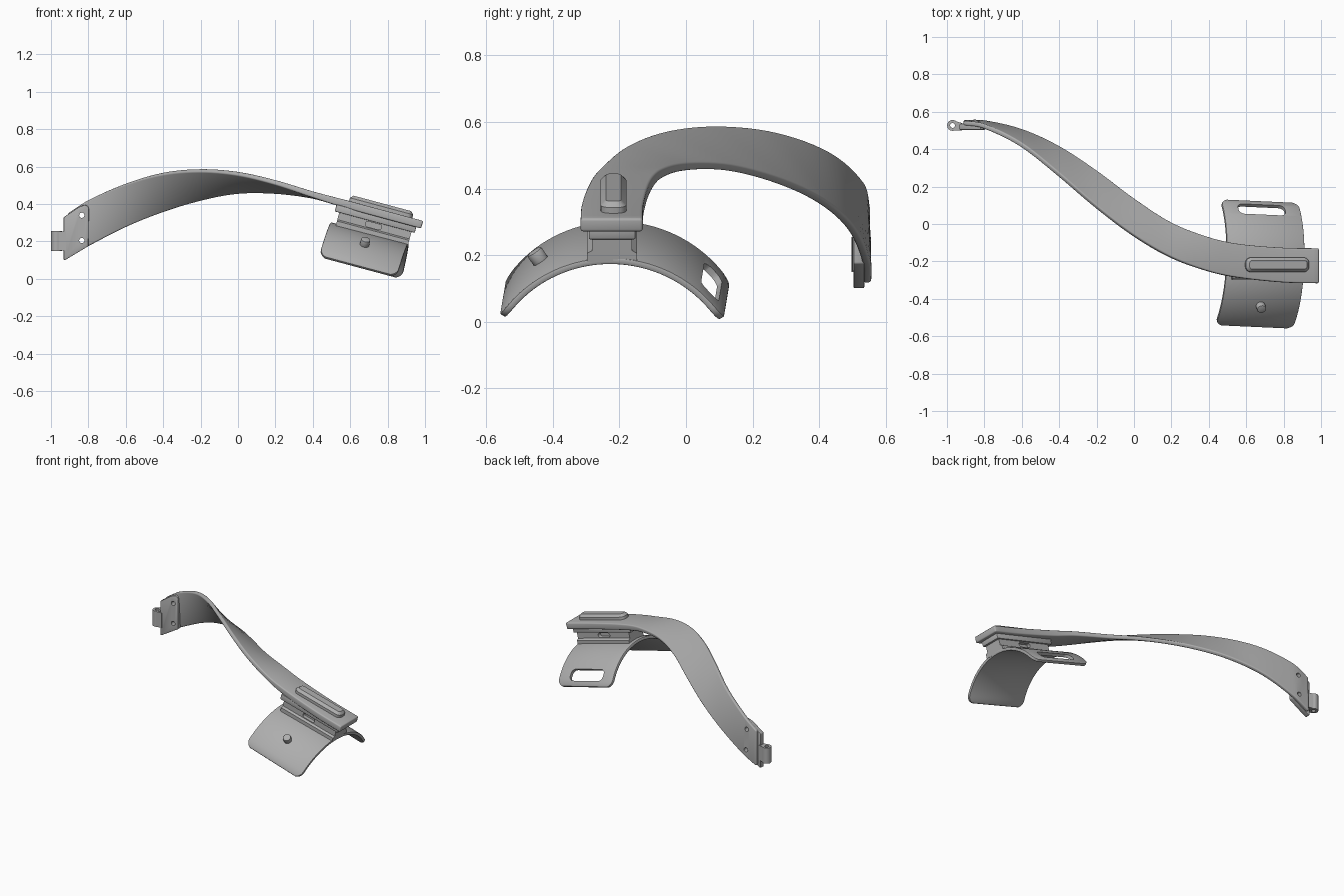
import bpy, bmesh
from math import sin, cos, pi, radians, sqrt
from mathutils import Vector, Matrix

cube = bpy.data.objects.get("Cube")
if cube:
    bpy.data.objects.remove(cube)

GREY = (0.42, 0.42, 0.42, 1)
grey = bpy.data.materials.new("satin_grey")
grey.use_nodes = True
grey.diffuse_color = GREY
grey.node_tree.nodes["Principled BSDF"].inputs["Base Color"].default_value = GREY

# Tilted frame of the cuff end: x along the strap, z out of its top face
TILT = Matrix.Translation((0.99, -0.222, 0.31)) @ Matrix.Rotation(radians(15), 4, "Y")
cutters = []


def loft(name, rings, matrix=Matrix()):
    """Skin closed rings of equal length and cap both ends."""
    bm = bmesh.new()
    rows = [[bm.verts.new(matrix @ Vector(p)) for p in ring] for ring in rings]
    for r, s in zip(rows, rows[1:]):
        for i in range(len(r)):
            j = (i + 1) % len(r)
            bm.faces.new((r[i], r[j], s[j], s[i]))
    bm.faces.new(rows[0])
    bm.faces.new(rows[-1])
    bmesh.ops.recalc_face_normals(bm, faces=bm.faces)
    mesh = bpy.data.meshes.new(name)
    bm.to_mesh(mesh)
    bm.free()
    mesh.materials.append(grey)
    obj = bpy.data.objects.new(name, mesh)
    bpy.context.collection.objects.link(obj)
    return obj


def stadium(length, width, radius, steps=6):
    """Rounded rectangle outline around the origin."""
    pts = []
    corners = ((1, 1), (-1, 1), (-1, -1), (1, -1))
    for k, (sx, sy) in enumerate(corners):
        for i in range(steps + 1):
            a = (k + i / steps) * pi / 2
            pts.append((sx * (length / 2 - radius) + radius * cos(a),
                        sy * (width / 2 - radius) + radius * sin(a)))
    return pts


def circle(radius, sides=24):
    return [(radius * cos(2 * pi * i / sides), radius * sin(2 * pi * i / sides)) for i in range(sides)]


def prism(name, outline, low, high, matrix=Matrix()):
    return loft(name, [[(x, y, h) for x, y in outline] for h in (low, high)], matrix)


def cut(obj, cutter):
    cutter.hide_render = True
    cutters.append(cutter)
    mod = obj.modifiers.new("cut", "BOOLEAN")
    mod.object = cutter
    mod.solver = "EXACT"


def bevel(obj, width, segments=2):
    mod = obj.modifiers.new("bevel", "BEVEL")
    mod.width = width
    mod.segments = segments
    mod.limit_method = "ANGLE"
    mod.angle_limit = radians(40)


# Twisted strap: x, upper edge y z, lower edge y z, thickness
KEYS = [(-0.91, 0.553, 0.35, 0.557, 0.115, 0.025), (-0.8, 0.535, 0.42, 0.555, 0.175, 0.025),
        (-0.6, 0.435, 0.51, 0.51, 0.28, 0.025), (-0.4, 0.275, 0.57, 0.42, 0.365, 0.025),
        (-0.2, 0.10, 0.59, 0.29, 0.43, 0.025), (0, -0.055, 0.575, 0.14, 0.472, 0.025),
        (0.2, -0.175, 0.53, 0.01, 0.478, 0.027), (0.4, -0.252, 0.468, -0.07, 0.461, 0.032),
        (0.55, -0.285, 0.428, -0.105, 0.428, 0.04), (0.8, -0.312, 0.361, -0.127, 0.361, 0.042),
        (0.99, -0.317, 0.31, -0.13, 0.31, 0.042)]


def slope(i):
    a, b = KEYS[max(i - 1, 0)], KEYS[min(i + 1, len(KEYS) - 1)]
    return [(q - p) / (b[0] - a[0]) for p, q in zip(a, b)]


def sample(i, t):
    """Smooth interpolation between key sections."""
    a, b, h = KEYS[i], KEYS[i + 1], KEYS[i + 1][0] - KEYS[i][0]
    return [p * (1 + 2 * t) * (1 - t) ** 2 + q * t * t * (3 - 2 * t)
            + h * (m * t * (1 - t) ** 2 + n * t * t * (t - 1))
            for p, q, m, n in zip(a, b, slope(i), slope(i + 1))]


STEPS = 6
sections = [sample(i, k / STEPS) for i in range(len(KEYS) - 1) for k in range(STEPS)]
sections.append(list(KEYS[-1]))
edges = [(Vector((s[0], s[1], s[2])), Vector((s[0], s[3], s[4]))) for s in sections]
rings = []
for i, (up, low) in enumerate(edges):
    before, after = edges[max(i - 1, 0)], edges[min(i + 1, len(edges) - 1)]
    tangent = sum(after, Vector()) - sum(before, Vector())
    inward = -tangent.cross(low - up).normalized() * sections[i][5]
    mid = (up + low) / 2
    rings.append([up, mid, low, low + inward, mid + inward, up + inward])
strap = loft("strap", rings)
bevel(strap, 0.008, 3)

# Raised rib on the strap end
AT_RIB = TILT @ Matrix.Translation((-0.235, 0.004, 0))
rib = loft("strap_rib", [[(x, y, h) for x, y in stadium(0.35 - d, 0.078 - d, 0.03 - d / 2, 4)]
                         for h, d in ((-0.01, 0), (0.018, 0), (0.034, 0.032))], AT_RIB)

# Slide mount below the strap, as a waisted profile run along the strap
TO_SIDE = TILT @ Matrix(((0, 0, 1, 0), (1, 0, 0, 0), (0, 1, 0, 0), (0, 0, 0, 1)))


def side_profile(half):
    return half + [(-y, z) for y, z in reversed(half)]


rail = prism("slide_rail", side_profile([(0.07, -0.035), (0.07, -0.073)]), -0.47, -0.027, TO_SIDE)
bevel(rail, 0.004)
mount = prism("cuff_mount", side_profile([(0.06, -0.07), (0.06, -0.112), (0.075, -0.12), (0.075, -0.147)]),
              -0.445, -0.045, TO_SIDE)
for side in (1, -1):
    turn = TILT @ Matrix.Translation((-0.25, side * 0.065, -0.093)) @ Matrix.Rotation(pi / 2, 4, "X")
    cut(mount, prism("slot_cutter", stadium(0.09, 0.028, 0.0139), -0.03, 0.03, turn))

# Curved cuff: an arc about the tilted axis, with rounded corners
RADIUS, WALL, HALF, CORNER = 0.40, 0.02, radians(58), 0.05
AT_CUFF = (TILT @ Matrix.Translation((-0.26, 0.008, -0.535)) @ Matrix.Rotation(radians(-2.5), 4, "Z"))
ends = [(CORNER * (1 - cos(radians(a))), CORNER * (1 - sin(radians(a)))) for a in range(15, 91, 15)]
rows = [(-HALF + d / RADIUS, inset) for d, inset in ends]
inner = HALF - CORNER / RADIUS
rows += [(-inner + 2 * inner * k / 32, 0) for k in range(1, 32)]
rows += [(-a, inset) for a, inset in reversed(rows[:len(ends)])]
rings = []
for a, inset in rows:
    x = 0.215 - inset
    rings.append([(sx * x, r * sin(a), r * cos(a))
                  for sx, r in ((-1, RADIUS), (1, RADIUS), (1, RADIUS - WALL), (-1, RADIUS - WALL))])
cuff = loft("cuff", rings, AT_CUFF)
bevel(cuff, 0.005)


def on_cuff(angle, x=0):
    """Frame on the outer cuff surface, z pointing outward."""
    return (AT_CUFF @ Matrix.Rotation(radians(-angle), 4, "X") @ Matrix.Translation((x, 0, RADIUS)))


cut(cuff, prism("strap_slot_cutter", stadium(0.26, 0.078, 0.03), -0.08, 0.08, on_cuff(47)))
stud = prism("cuff_stud", circle(0.025), -0.012, 0.035, on_cuff(-34))
bevel(stud, 0.006)

# Hinge bracket at the far end, drawn in x z and run along y
UPRIGHT = Matrix(((1, 0, 0, 0), (0, 0, 1, 0), (0, 1, 0, 0), (0, 0, 0, 1)))
plate = prism("hinge_plate", [(-0.932, 0.10), (-0.92, 0.103), (-0.8, 0.175), (-0.797, 0.375), (-0.803, 0.39),
                              (-0.82, 0.396), (-0.85, 0.385), (-0.932, 0.33)], 0.503, 0.536, UPRIGHT)
bevel(plate, 0.004)
for z in (0.205, 0.34):
    hole = prism("rivet_hole_cutter", circle(0.014), 0.45, 0.62, Matrix.Translation((-0.835, 0, z)) @ UPRIGHT)
    cut(plate, hole)
    cut(strap, hole)
PIN = Matrix.Translation((-0.97, 0.527, 0))
tab = prism("hinge_tab", [(-0.97, 0.5), (-0.92, 0.5), (-0.92, 0.54), (-0.97, 0.554)], 0.152, 0.253)
barrel = prism("hinge_barrel", circle(0.029), 0.15, 0.255, PIN)
for part in (tab, barrel):
    cut(part, prism("pin_hole_cutter", circle(0.013), 0.05, 0.35, PIN))

# Bake the modifiers, drop the cutters and shade
bpy.context.view_layer.update()
parts = [strap, rib, rail, mount, cuff, stud, plate, tab, barrel]
graph = bpy.context.evaluated_depsgraph_get()
baked = [bpy.data.meshes.new_from_object(p.evaluated_get(graph)) for p in parts]
for part, mesh in zip(parts, baked):
    part.modifiers.clear()
    part.data = mesh
for cutter in cutters:
    if cutter.name in bpy.data.objects and cutter.users_collection:
        cutter.users_collection[0].objects.unlink(cutter)
bpy.ops.object.select_all(action="DESELECT")
for part in parts:
    part.select_set(True)
bpy.context.view_layer.objects.active = strap
bpy.ops.object.shade_smooth_by_angle(angle=radians(35))
